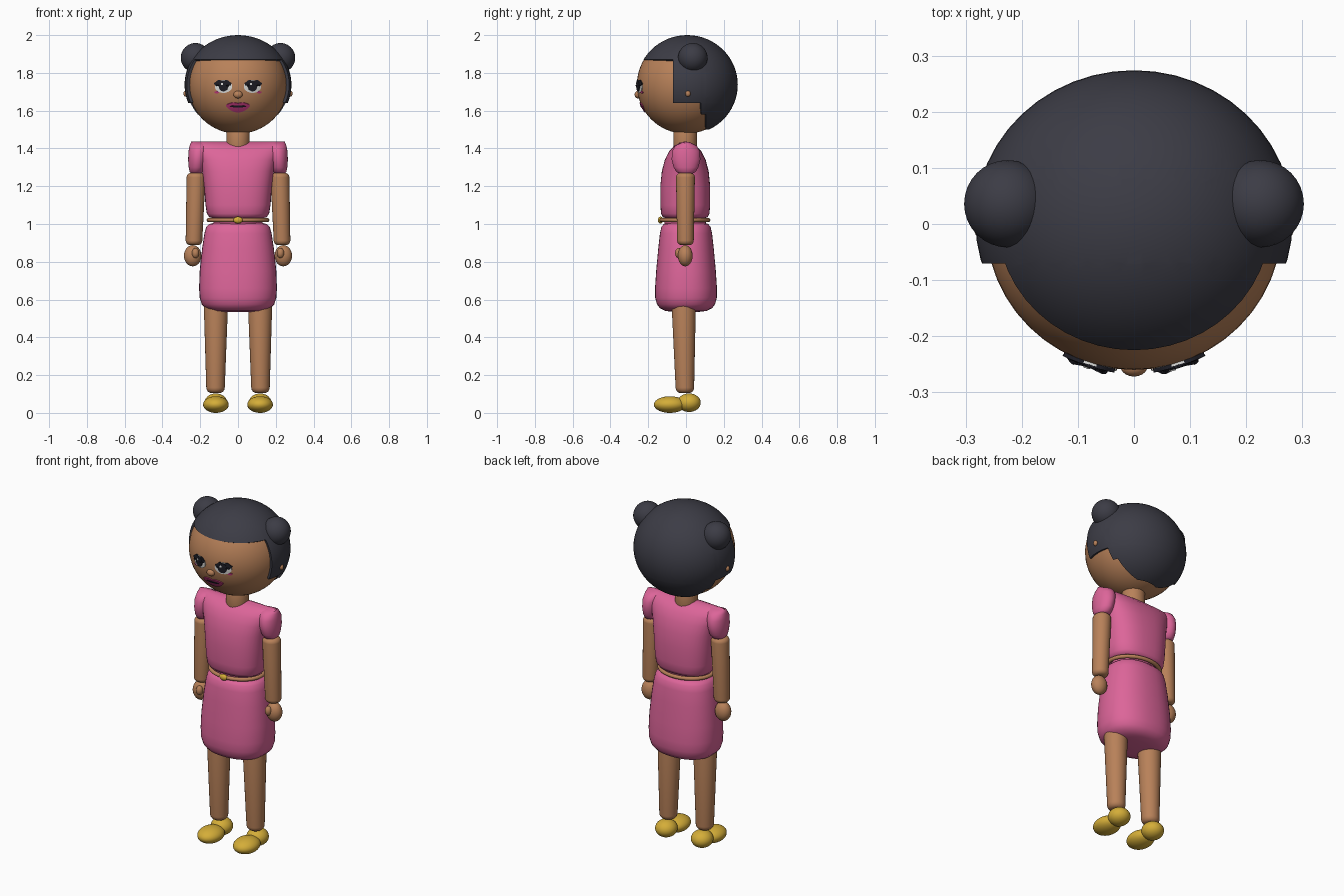
import bpy, bmesh, math
from mathutils import Vector

cube = bpy.data.objects.get("Cube")
if cube:
    bpy.data.objects.remove(cube, do_unlink=True)


def material(name, rgb):
    m = bpy.data.materials.new(name)
    m.use_nodes = True
    m.diffuse_color = (*rgb, 1)
    bsdf = m.node_tree.nodes["Principled BSDF"]
    bsdf.inputs["Base Color"].default_value = (*rgb, 1)
    bsdf.inputs["Roughness"].default_value = 0.6
    return m


SKIN = material("skin", (0.48, 0.22, 0.10))
PINK = material("pink cloth", (0.72, 0.13, 0.32))
HAIR = material("dark hair", (0.045, 0.045, 0.06))
GOLD = material("gold", (0.66, 0.42, 0.04))
WHITE = material("eye white", (0.72, 0.72, 0.70))
BLACK = material("black", (0.012, 0.012, 0.018))
LIP = material("lip pink", (0.50, 0.04, 0.19))

HEAD = Vector((0, 0, 1.737))
HEAD_R = Vector((0.264, 0.26, 0.259))


def finish(name, bm, mat):
    bmesh.ops.recalc_face_normals(bm, faces=bm.faces)
    mesh = bpy.data.meshes.new(name)
    bm.to_mesh(mesh)
    bm.free()
    mesh.materials.append(mat)
    mesh.shade_smooth()
    ob = bpy.data.objects.new(name, mesh)
    bpy.context.collection.objects.link(ob)
    return ob


def ellipsoid_mesh(centre, radii, seg=32):
    bm = bmesh.new()
    bmesh.ops.create_uvsphere(bm, u_segments=seg, v_segments=seg * 2 // 3, radius=1)
    for v in bm.verts:
        v.co = Vector(a * r + c for a, r, c in zip(v.co, radii, centre))
    return bm


def ellipsoid(name, centre, radii, mat, seg=32):
    return finish(name, ellipsoid_mesh(centre, radii, seg), mat)


def loft(name, sections, mat, power=2.0, n=40):
    """Stack of superellipse rings given as (z, x radius, y radius, x, y)."""
    bm = bmesh.new()
    rings = []
    for z, rx, ry, cx, cy in sections:
        ring = []
        for i in range(n):
            a = math.tau * i / n
            c, s = math.cos(a), math.sin(a)
            ring.append(bm.verts.new((
                cx + rx * math.copysign(abs(c) ** (2 / power), c),
                cy + ry * math.copysign(abs(s) ** (2 / power), s), z)))
        rings.append(ring)
    for lo, hi in zip(rings, rings[1:]):
        for i in range(n):
            j = (i + 1) % n
            bm.faces.new((lo[i], lo[j], hi[j], hi[i]))
    bm.faces.new(rings[0])
    bm.faces.new(rings[-1])
    return finish(name, bm, mat)


def limb(name, top, bottom, r_top, r_bottom, mat, cap=0.035):
    """Tapered round limb with softly rounded ends."""
    top, bottom = Vector(top), Vector(bottom)
    sections = []
    for end, r, sign in ((top, r_top, 1), (bottom, r_bottom, -1)):
        angles = [math.radians(d) for d in (88, 70, 50, 30, 12, 0)]
        part = []
        for a in angles:
            k = 0.45 + 0.55 * math.cos(a) if a < 1.5 else 0.4
            part.append((end.z - sign * cap * (1 - math.sin(a)), r * k, r * k, end.x, end.y))
        sections += part if sign > 0 else part[::-1]
    return loft(name, sections, mat)


def decal(name, cx, cz, outline, mat, lift):
    """Thin patch that follows the face; outline(angle) gives x and z offsets."""
    bm = bmesh.new()
    n, levels = 32, 4

    def on_face(x, z):
        k = 1 - (x / HEAD_R.x) ** 2 - ((z - HEAD.z) / HEAD_R.z) ** 2
        return bm.verts.new((x, -HEAD_R.y * math.sqrt(k) - lift, z))

    mid = on_face(cx, cz)
    rings = []
    for k in range(1, levels + 1):
        pts = [outline(math.tau * i / n) for i in range(n)]
        rings.append([on_face(cx + p[0] * k / levels, cz + p[1] * k / levels) for p in pts])
    for i in range(n):
        j = (i + 1) % n
        bm.faces.new((mid, rings[0][i], rings[0][j]))
        for a, b in zip(rings, rings[1:]):
            bm.faces.new((a[i], b[i], b[j], a[j]))
    ob = finish(name, bm, mat)
    # make sure the patch faces outward, then thicken it back to the skin
    if ob.data.polygons[0].normal.y > 0:
        ob.data.flip_normals()
    sol = ob.modifiers.new("thickness", "SOLIDIFY")
    sol.thickness, sol.offset = 0.007, -1
    ob.modifiers.new("crisp", "EDGE_SPLIT")
    return ob


def oval(rx, rz):
    return lambda a: (rx * math.cos(a), rz * math.sin(a))


# Head, nose and neck
ellipsoid("head", HEAD, HEAD_R, SKIN, 48)
ellipsoid("nose", (0, -0.254, 1.685), (0.024, 0.018, 0.02), SKIN, 20)
limb("neck", (0, -0.005, 1.50), (0, -0.005, 1.38), 0.062, 0.062, SKIN, 0.01)

# Hair cap: a shell trimmed to a fringe, side locks and a stepped nape
steps = [(-9, 1.87), (-0.07, 1.64), (0.08, 1.58), (0.105, 1.5)]
bm = ellipsoid_mesh((0, 0.006, 1.737), (0.283, 0.268, 0.263), 48)
for y, z in steps:
    for co, no in (((0, y, 0), (0, 1, 0)), ((0, 0, z), (0, 0, 1))):
        bmesh.ops.bisect_plane(bm, geom=bm.verts[:] + bm.edges[:] + bm.faces[:],
                               plane_co=co, plane_no=no)
drop = []
for f in bm.faces:
    c = f.calc_center_median()
    if not any(c.y > y and c.z > z for y, z in steps):
        drop.append(f)
bmesh.ops.delete(bm, geom=drop, context="FACES")
hair = finish("hair_cap", bm, HAIR)
shell = hair.modifiers.new("thickness", "SOLIDIFY")
shell.thickness, shell.offset = 0.03, -1
hair.modifiers.new("crisp", "EDGE_SPLIT").split_angle = math.radians(40)

# Bodice: a ridge along the shoulders swelling to a rounded waist
loft("bodice", [(z, rx, ry, 0, -0.004) for z, rx, ry in (
    (1.03, 0.13, 0.10), (1.036, 0.152, 0.118), (1.055, 0.165, 0.128), (1.1, 0.172, 0.132),
    (1.2, 0.18, 0.132), (1.28, 0.19, 0.124), (1.34, 0.205, 0.108), (1.385, 0.225, 0.086),
    (1.415, 0.243, 0.058), (1.43, 0.25, 0.03), (1.436, 0.248, 0.008))], PINK, 2.5)

# Waist, belt and buckle
loft("waist", [(0.97, 0.13, 0.11, 0, -0.005), (1.06, 0.13, 0.11, 0, -0.005)], PINK)
bm = bmesh.new()
rows = [[bm.verts.new(((0.155 + 0.011 * math.cos(b)) * math.cos(a),
                       -0.006 + (0.124 + 0.011 * math.cos(b)) * math.sin(a),
                       1.021 + 0.011 * math.sin(b)))
         for b in (math.tau * k / 10 for k in range(10))]
        for a in (math.tau * i / 48 for i in range(48))]
for i in range(48):
    for k in range(10):
        p, q, m = rows[i], rows[(i + 1) % 48], (k + 1) % 10
        bm.faces.new((p[k], q[k], q[m], p[m]))
finish("belt", bm, SKIN)
ellipsoid("belt_buckle", (0, -0.135, 1.021), (0.025, 0.014, 0.018), GOLD, 20)

# Skirt
loft("skirt", [(z, rx, ry, 0, 0) for z, rx, ry in (
    (0.535, 0.09, 0.07), (0.54, 0.135, 0.11), (0.553, 0.17, 0.137), (0.575, 0.192, 0.154),
    (0.61, 0.203, 0.163), (0.66, 0.206, 0.164), (0.75, 0.203, 0.158), (0.87, 0.19, 0.147),
    (0.95, 0.178, 0.138), (0.985, 0.168, 0.13), (1.0, 0.152, 0.117), (1.005, 0.13, 0.1))],
     PINK, 2.3)

for side, word in ((1, "left"), (-1, "right")):
    # Hair bun and ear stud
    ellipsoid(word + "_bun", (side * 0.225, 0.036, 1.88), (0.078, 0.078, 0.078), HAIR)
    ellipsoid(word + "_ear_stud", (side * 0.277, 0.01, 1.69), (0.012, 0.014, 0.016), SKIN, 16)

    # Puffed sleeve, arm, hand and thumb
    loft(word + "_sleeve", [(z, rx, ry, side * x, 0) for z, rx, ry, x in (
        (1.265, 0.022, 0.03, 0.222), (1.275, 0.036, 0.05, 0.22), (1.3, 0.044, 0.066, 0.217),
        (1.34, 0.05, 0.076, 0.214), (1.385, 0.052, 0.074, 0.21), (1.415, 0.05, 0.056, 0.206),
        (1.433, 0.046, 0.02, 0.203))], PINK)
    limb(word + "_arm", (side * 0.222, -0.003, 1.272), (side * 0.233, -0.003, 0.888),
         0.05, 0.044, SKIN, 0.025)
    ellipsoid(word + "_hand", (side * 0.24, -0.004, 0.832), (0.046, 0.039, 0.056), SKIN)
    ellipsoid(word + "_thumb", (side * 0.225, -0.038, 0.846), (0.019, 0.02, 0.027), SKIN, 20)

    # Leg and two-part shoe
    limb(word + "_leg", (side * 0.117, -0.012, 0.6), (side * 0.119, -0.006, 0.105),
         0.064, 0.049, SKIN, 0.03)
    ellipsoid(word + "_shoe_heel", (side * 0.117, 0.016, 0.054), (0.06, 0.062, 0.049), GOLD)
    ellipsoid(word + "_shoe_toe", (side * 0.117, -0.085, 0.044), (0.068, 0.085, 0.044), GOLD)

    # Eye: white, lash band, iris, glint and a touch of blush
    x = side * 0.077
    decal(word + "_eye_white", x, 1.728, oval(0.046, 0.034), WHITE, 0.004)
    decal(word + "_lashes", x + side * 0.004, 1.742,
          lambda a: (0.046 * math.cos(a), 0.02 * math.sin(a) * (1 if math.sin(a) > 0 else 0.5)
                     + 0.003 * math.cos(6 * a)), BLACK, 0.007)
    decal(word + "_iris", x, 1.73, oval(0.025, 0.028), BLACK, 0.009)
    decal(word + "_glint", x - 0.008, 1.741, oval(0.006, 0.006), WHITE, 0.011)
    decal(word + "_blush", x + side * 0.036, 1.697, oval(0.012, 0.006), LIP, 0.004)


# Mouth with a bowed upper lip and a dark parting line
def lips(a):
    c, s = math.cos(a), math.sin(a)
    bow = 0.008 * math.exp(-(c / 0.25) ** 2) if s > 0 else 0
    return 0.064 * c, 0.028 * s * (1 - 0.4 * c * c) + 0.008 * c * c - bow


decal("lips", 0, 1.618, lips, LIP, 0.005)
decal("mouth_line", 0, 1.622, oval(0.042, 0.005), BLACK, 0.008)
